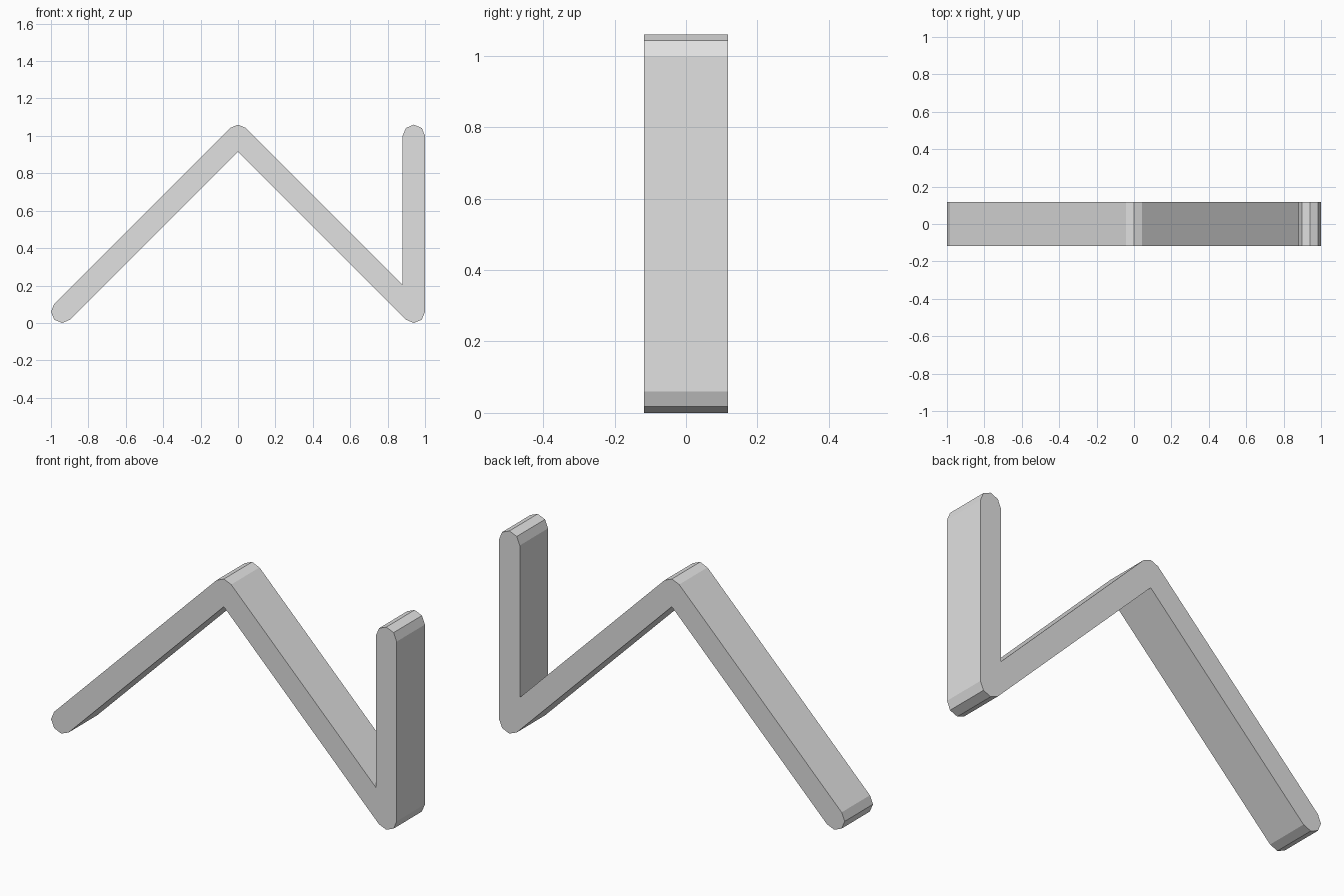
import bpy, bmesh, math
from mathutils import Vector

cube = bpy.data.objects.get("Cube")
if cube:
    bpy.data.objects.remove(cube, do_unlink=True)

RADIUS = 0.06
HALF_DEPTH = 0.117
STEP = math.pi / 4

# Centre line of the folded bar, in x and z
path = [Vector(p) for p in ((-0.94, 0.06), (0, 1), (0.94, 0.06), (0.94, 1))]


def bar_outline(points):
    """Outline around an open path: round outer corners, mitred inner ones."""
    walk = points + points[-2:0:-1]
    outline = []
    for i, here in enumerate(walk):
        came = here - walk[i - 1]
        goes = walk[(i + 1) % len(walk)] - here
        start = math.atan2(came.y, came.x) - math.pi / 2
        end = math.atan2(goes.y, goes.x) - math.pi / 2
        turn = (end - start + math.pi) % math.tau - math.pi
        if here in (points[0], points[-1]):
            turn = math.pi
        if turn > 0:
            count = round(turn / STEP)
            spots = [(start + turn * k / count, RADIUS) for k in range(count + 1)]
        else:
            spots = [(start + turn / 2, RADIUS / math.cos(turn / 2))]
        for angle, reach in spots:
            outline.append(here + reach * Vector((math.cos(angle), math.sin(angle))))
    return outline


# Plain grey finish
grey = bpy.data.materials.new("light_grey")
grey.use_nodes = True
colour = (0.75, 0.75, 0.75, 1)
grey.diffuse_color = colour
grey.node_tree.nodes["Principled BSDF"].inputs["Base Color"].default_value = colour

# Folded bar: the outline extruded from front to back
bm = bmesh.new()
front = bm.faces.new([bm.verts.new((p.x, -HALF_DEPTH, p.y)) for p in bar_outline(path)])
extruded = bmesh.ops.extrude_face_region(bm, geom=[front], use_keep_orig=True)
back_verts = [g for g in extruded["geom"] if isinstance(g, bmesh.types.BMVert)]
bmesh.ops.translate(bm, verts=back_verts, vec=(0, 2 * HALF_DEPTH, 0))
bmesh.ops.recalc_face_normals(bm, faces=bm.faces)

mesh = bpy.data.meshes.new("folded_bar")
bm.to_mesh(mesh)
bm.free()
mesh.materials.append(grey)
bar = bpy.data.objects.new("folded_bar", mesh)
bpy.context.collection.objects.link(bar)
